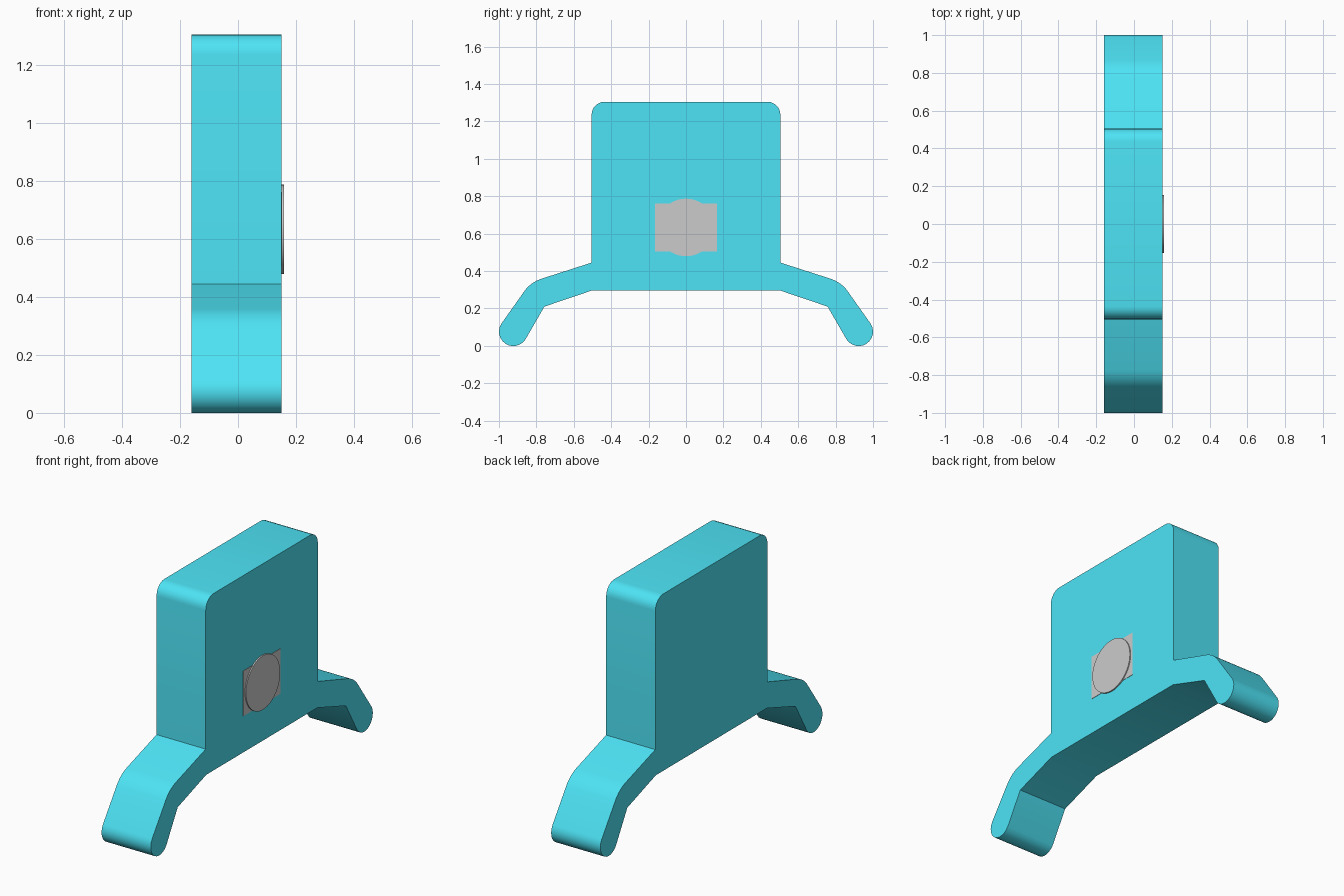
import bpy, bmesh, math

if "Cube" in bpy.data.objects:
    bpy.data.objects.remove(bpy.data.objects["Cube"])

teal = bpy.data.materials.new("teal")
teal.diffuse_color = (0.075, 0.775, 0.92, 1)
teal.use_nodes = True
teal.node_tree.nodes["Principled BSDF"].inputs["Base Color"].default_value = teal.diffuse_color


def arc(cy, cz, r, start, end, steps):
    """Points on a circle arc in the side (y, z) plane, angles in degrees."""
    angles = [math.radians(start + (end - start) * i / steps) for i in range(steps + 1)]
    return [(cy + r * math.cos(a), cz + r * math.sin(a)) for a in angles]


def extrude_x(name, points, x0, x1, material=None):
    """Solid made from a side outline, running from x0 to x1."""
    bm = bmesh.new()
    face = bm.faces.new([bm.verts.new((x0, y, z)) for y, z in points])
    new = bmesh.ops.extrude_face_region(bm, geom=[face])["geom"]
    bmesh.ops.translate(bm, vec=(x1 - x0, 0, 0),
                        verts=[v for v in new if isinstance(v, bmesh.types.BMVert)])
    bmesh.ops.recalc_face_normals(bm, faces=bm.faces)
    mesh = bpy.data.meshes.new(name)
    bm.to_mesh(mesh)
    bm.free()
    obj = bpy.data.objects.new(name, mesh)
    bpy.context.collection.objects.link(obj)
    if material:
        mesh.materials.append(material)
    bpy.ops.object.select_all(action='DESELECT')
    obj.select_set(True)
    bpy.context.view_layer.objects.active = obj
    bpy.ops.object.shade_smooth_by_angle(angle=math.radians(30))
    return obj


# Body: block with rounded top corners and bent arms, mirrored across y = 0
half = [(0.5, 0.297), (0.757, 0.21)]
half += arc(0.923, 0.076, 0.077, 213, 393, 12)      # rounded foot
half += arc(0.72, 0.19, 0.177, 33, 71.5, 5)         # shoulder bend
half += [(0.505, 0.445), (0.505, 0.446)][:1]
half += arc(0.435, 1.235, 0.07, 0, 90, 6)           # top corner
outline = half + [(-y, z) for y, z in reversed(half)]
extrude_x("body", outline, -0.16, 0.15, teal)

# Plain badge on the right side: rectangular plate under a round disc
extrude_x("badge_plate", [(-0.167, 0.505), (0.167, 0.505), (0.167, 0.762), (-0.167, 0.762)],
          0.148, 0.152)
extrude_x("badge_disc", arc(0, 0.633, 0.154, 0, 352.5, 47), 0.148, 0.158)
